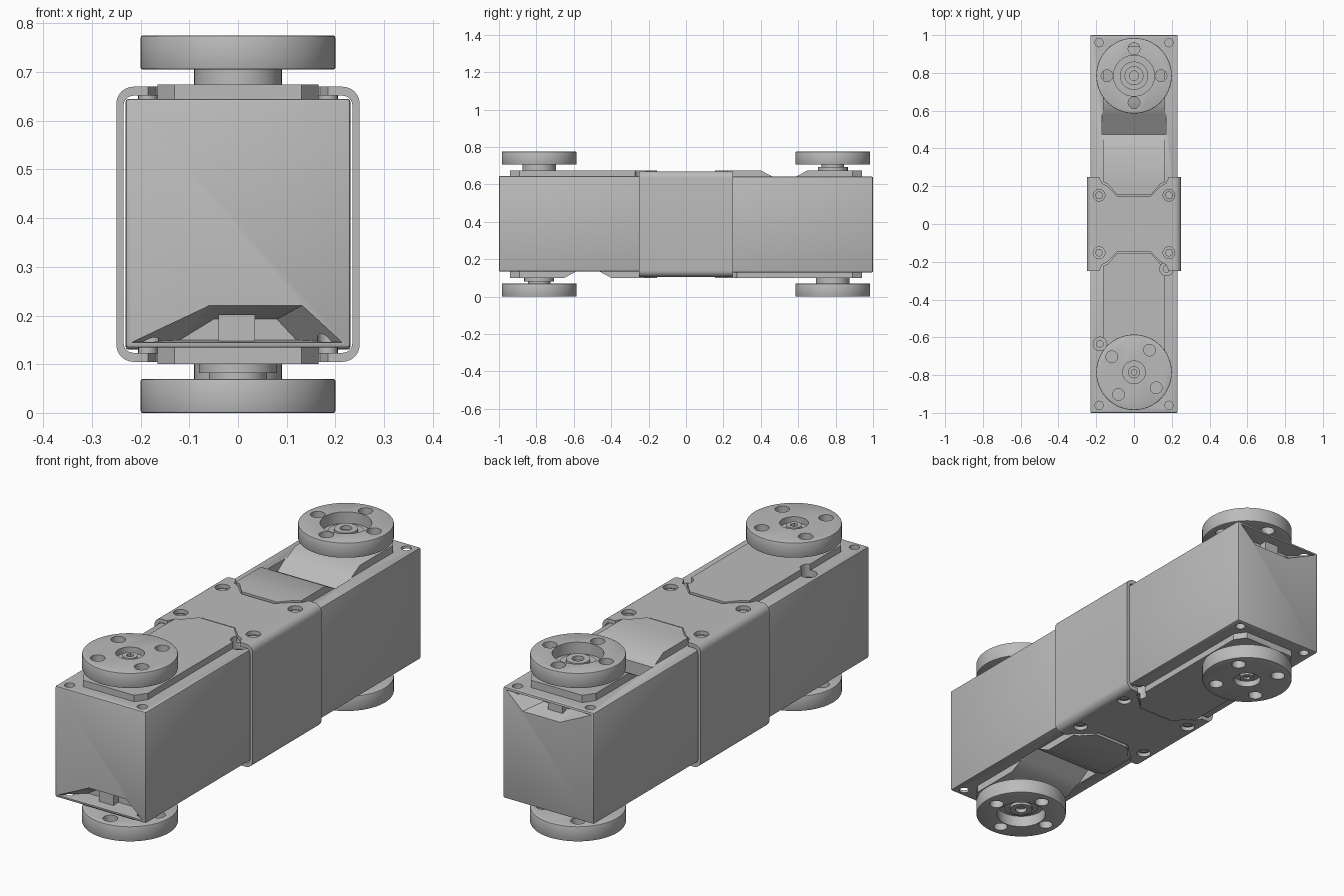
import bpy, bmesh, math
from mathutils import Matrix, Vector

old = bpy.data.objects.get("Cube")
if old:
    bpy.data.objects.remove(old, do_unlink=True)

grey = bpy.data.materials.new("plain grey")
grey.use_nodes = True
grey.diffuse_color = (0.5, 0.5, 0.5, 1)
grey.node_tree.nodes["Principled BSDF"].inputs["Base Color"].default_value = (0.5, 0.5, 0.5, 1)

# Everything is laid out around the middle height, then lifted into place
MID = 0.3875
LIFT = Matrix.Translation((0, 0, MID))
FLIP = LIFT @ Matrix.Rotation(math.pi, 4, 'X')


def loft(name, a, b, axis, lo, hi, place):
    """Closed solid between outline a at lo and outline b at hi along an axis."""
    def point(p, h):
        return {'x': (h, p[0], p[1]), 'y': (p[0], h, p[1]), 'z': (p[0], p[1], h)}[axis]
    bm = bmesh.new()
    v0 = [bm.verts.new(point(p, lo)) for p in a]
    v1 = [bm.verts.new(point(p, hi)) for p in b]
    bm.faces.new(v0)
    bm.faces.new(v1)
    n = len(a)
    for i in range(n):
        j = (i + 1) % n
        bm.faces.new((v0[i], v0[j], v1[j], v1[i]))
    bm.transform(place)
    bmesh.ops.recalc_face_normals(bm, faces=bm.faces)
    mesh = bpy.data.meshes.new(name)
    bm.to_mesh(mesh)
    bm.free()
    mesh.materials.append(grey)
    obj = bpy.data.objects.new(name, mesh)
    bpy.context.collection.objects.link(obj)
    return obj


def prism(name, pts, axis, lo, hi, place):
    return loft(name, pts, pts, axis, lo, hi, place)


def disc(name, x, y, r, lo, hi, place, n=48):
    pts = [(x + r * math.cos(math.tau * i / n), y + r * math.sin(math.tau * i / n)) for i in range(n)]
    return prism(name, pts, 'z', lo, hi, place)


def rect(x0, x1, y0, y1):
    return [(x0, y0), (x1, y0), (x1, y1), (x0, y1)]


def mirrored(half):
    return half + [(-x, y) for x, y in reversed(half)]


def rounded(hx, hy, r, n=6):
    pts = []
    for k, (sx, sy) in enumerate([(1, 1), (-1, 1), (-1, -1), (1, -1)]):
        for i in range(n + 1):
            t = math.pi / 2 * (k + i / n)
            pts.append((sx * (hx - r) + r * math.cos(t), sy * (hy - r) + r * math.sin(t)))
    return pts


def finish(obj, cutters=(), bevel=0.0):
    """Bevel and cut the part, keep the result as plain mesh, and smooth it."""
    if bevel:
        mod = obj.modifiers.new("bevel", 'BEVEL')
        mod.width = bevel
        mod.segments = 2
        mod.limit_method = 'ANGLE'
        mod.angle_limit = math.radians(40)
    for c in cutters:
        c.hide_render = True
        mod = obj.modifiers.new("cut", 'BOOLEAN')
        mod.operation = 'DIFFERENCE'
        mod.solver = 'EXACT'
        mod.object = c
    bpy.context.view_layer.update()
    deps = bpy.context.evaluated_depsgraph_get()
    mesh = bpy.data.meshes.new_from_object(obj.evaluated_get(deps))
    obj.modifiers.clear()
    obj.data = mesh
    for o in bpy.context.selected_objects:
        o.select_set(False)
    obj.select_set(True)
    bpy.context.view_layer.objects.active = obj
    bpy.ops.object.shade_smooth_by_angle(angle=math.radians(30))


def discard(cutters):
    for c in cutters:
        bpy.data.objects.remove(c, do_unlink=True)


HORN_Y = -0.785
TOP, PLATE, HORN_LOW, HORN_TOP = 0.2575, 0.287, 0.318, 0.3875


def actuator(side, M):
    # Cutters: cable port, corner holes, screw wells and the cable trough
    port = loft("port_cutter",
                [(-0.225, -0.243), (0.22, -0.243), (0.135, -0.165), (-0.06, -0.165)],
                [(-0.12, -0.238), (0.12, -0.238), (0.08, -0.195), (-0.05, -0.195)],
                'y', -1.005, -0.92, M)
    trough = prism("trough_cutter", [(-0.39, -0.295), (-0.40, -PLATE), (-0.475, -0.247),
                                     (-0.475, -0.18), (-0.59, -0.255), (-0.65, -PLATE),
                                     (-0.66, -0.295)], 'x', -0.17, 0.17, M)
    holes = [disc("hole_cutter", x, -0.96, 0.022, s * 0.22, s * 0.27, M, 20)
             for x in (-0.185, 0.185) for s in (-1, 1)]
    wells = [disc("well_cutter", x, y, 0.036, 0.215, 0.3, M, 24)
             for x, y in ((-0.18, -0.635), (0.172, -0.238))]

    # Main housing
    body = prism(side + "_housing", rect(-0.231, 0.231, -1, -0.001), 'z', -TOP + 0.004, TOP, M)
    finish(body, [port, trough] + holes + wells, 0.006)
    for x, y in ((-0.18, -0.635), (0.172, -0.238)):
        screw = disc(side + "_well_screw", x, y, 0.02, 0.21, 0.235, M, 20)
        finish(screw)

    # Cable socket inside the port
    socket = prism(side + "_socket", rect(-0.04, 0.035, -0.24, -0.185), 'y', -0.955, -0.9, M)
    finish(socket)

    # Raised cover plates on both faces
    outline = mirrored([(0.09, -0.155), (0.14, -0.212), (0.165, -0.222),
                        (0.165, -0.89), (0.13, -0.94)])
    cover = prism(side + "_drive_cover", outline, 'z', TOP - 0.005, PLATE, M)
    finish(cover, wells)
    cover = prism(side + "_idler_cover", outline, 'z', -PLATE, -TOP + 0.008, M)
    finish(cover, [trough])
    discard([port, trough] + holes + wells)

    # Drive horn: disc with four holes and a counterbored centre
    def ring_holes(turn, r, lo, hi):
        return [disc("ring_cutter", 0.143 * math.cos(turn + k * math.pi / 2),
                     HORN_Y + 0.143 * math.sin(turn + k * math.pi / 2), r, lo, hi, M, 24)
                for k in range(4)]

    cuts = ring_holes(math.radians(55), 0.031, 0.3, 0.4)
    cuts.append(disc("bore_cutter", 0, HORN_Y, 0.06, 0.36, 0.4, M))
    horn = disc(side + "_drive_horn", 0, HORN_Y, 0.2, HORN_LOW, HORN_TOP, M, 64)
    finish(horn, cuts, 0.004)
    discard(cuts)
    finish(disc(side + "_drive_neck", 0, HORN_Y, 0.09, PLATE - 0.01, HORN_LOW + 0.004, M))
    socket_cut = disc("screw_cutter", 0, HORN_Y, 0.016, 0.366, 0.4, M, 6)
    finish(disc(side + "_drive_screw", 0, HORN_Y, 0.032, 0.35, 0.378, M, 32), [socket_cut])
    discard([socket_cut])

    # Idler horn: open ring around a stepped hub
    cuts = ring_holes(0, 0.031, -0.4, -0.3)
    cuts.append(disc("bore_cutter", 0, HORN_Y, 0.108, -0.4, -0.335, M))
    horn = disc(side + "_idler_horn", 0, HORN_Y, 0.2, -HORN_TOP, -HORN_LOW, M, 64)
    finish(horn, cuts, 0.004)
    discard(cuts)
    finish(disc(side + "_idler_neck", 0, HORN_Y, 0.08, -0.306, -PLATE + 0.01, M))
    finish(disc(side + "_idler_shaft", 0, HORN_Y, 0.06, -HORN_LOW - 0.004, -0.3, M))
    bore = disc("hub_cutter", 0, HORN_Y, 0.025, -0.4, -0.345, M, 24)
    finish(disc(side + "_idler_hub", 0, HORN_Y, 0.075, -0.35, -0.33, M), [bore])
    finish(disc(side + "_idler_screw", 0, HORN_Y, 0.05, -0.363, -0.34, M), [bore])
    discard([bore])


# Two identical actuators back to back, the rear one turned over
actuator("front", LIFT)
actuator("rear", FLIP)

# Joining sleeve: rounded tube with notched ends and screw holes
cuts = [prism("bore_cutter", rounded(0.235, 0.264, 0.02), 'y', -0.3, 0.3, LIFT)]
for s in (-1, 1):
    notch = mirrored([(0.19, s * 0.26), (0.168, s * 0.215), (0.14, s * 0.2), (0.085, s * 0.145)])
    cuts.append(prism("notch_cutter", notch, 'z', -0.35, 0.35, LIFT))
    cuts += [disc("screw_cutter", x, s * 0.152, 0.031, -0.35, 0.35, LIFT, 24) for x in (-0.185, 0.185)]
sleeve = prism("joining_sleeve", rounded(0.25, 0.2825, 0.035), 'y', -0.25, 0.25, LIFT)
finish(sleeve, cuts)
discard(cuts)

# Sleeve screws sunk in their holes
for x in (-0.185, 0.185):
    for y in (-0.152, 0.152):
        for s in (-1, 1):
            finish(disc("sleeve_screw", x, y, 0.02, s * 0.25, s * 0.268, LIFT, 20))
